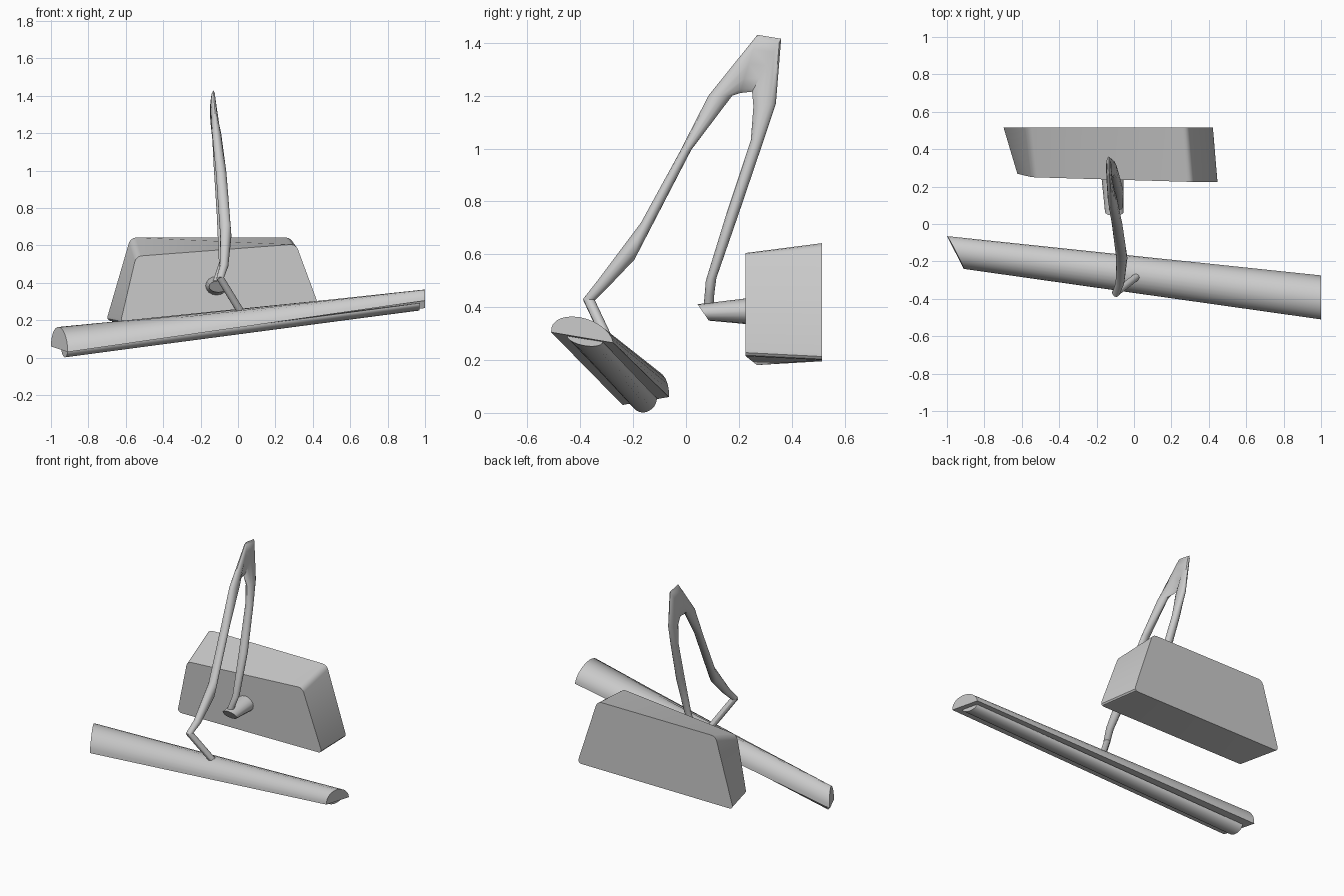
import bpy, bmesh
from math import pi, sin, cos, radians
from mathutils import Vector as V

if "Cube" in bpy.data.objects:
    bpy.data.objects.remove(bpy.data.objects["Cube"])


def finish(name, bm, angle=30):
    bmesh.ops.recalc_face_normals(bm, faces=bm.faces)
    me = bpy.data.meshes.new(name)
    bm.to_mesh(me)
    bm.free()
    ob = bpy.data.objects.new(name, me)
    bpy.context.collection.objects.link(ob)
    bpy.context.view_layer.objects.active = ob
    for o in bpy.context.selected_objects:
        o.select_set(False)
    ob.select_set(True)
    bpy.ops.object.shade_smooth_by_angle(angle=radians(angle))
    return ob


def loft(name, rings, angle=30):
    """Skin equal-sized closed rings and cap both ends."""
    bm = bmesh.new()
    rows = [[bm.verts.new(p) for p in r] for r in rings]
    n = len(rows[0])
    for a, b in zip(rows, rows[1:]):
        for i in range(n):
            j = (i + 1) % n
            bm.faces.new((a[i], a[j], b[j], b[i]))
    bm.faces.new(rows[0])
    bm.faces.new(rows[-1])
    return finish(name, bm, angle)


def half_round(front, back, bulge, n=14):
    """Half ellipse standing on the chord front-back."""
    f, b, h = V(front), V(back), V(bulge)
    m, r = (f + b) / 2, (f - b) / 2
    return [m + r * cos(pi * i / n) + h * sin(pi * i / n) for i in range(n + 1)]


def ellipse(c, a, b, n=12):
    c, a, b = V(c), V(a), V(b)
    return [c + a * cos(2 * pi * i / n) + b * sin(2 * pi * i / n) for i in range(n)]


# long half-round lamp shade, rolled and yawed
loft("lamp_shade", [
    half_round((-.91, -.24, .03), (-1, -.065, .06), (.0, .01, .118)),
    half_round((1, -.51, .305), (1, -.275, .265), (0, -.01, .077))])

# light tube bulging out of the underside
loft("light_tube", [
    half_round((-.91, -.205, .043), (-.945, -.11, .055), (.0, 0, -.047)),
    half_round((.97, -.45, .291), (.97, -.315, .269), (0, 0, -.026))])

# wall mount: tapered box with the depth edges rounded
front = [(-.63, .27, .18), (.455, .225, .215), (.31, .225, .607), (-.545, .25, .542)]
back = [(-.705, .515, .195), (.43, .515, .2), (.285, .515, .642), (-.575, .515, .642)]
bm = bmesh.new()
f = [bm.verts.new(p) for p in front]
b = [bm.verts.new(p) for p in back]
bm.faces.new(f)
bm.faces.new(b)
for i in range(4):
    j = (i + 1) % 4
    bm.faces.new((f[i], f[j], b[j], b[i]))
edges = [e for e in bm.edges if (e.verts[0] in f) != (e.verts[1] in f)]
bmesh.ops.bevel(bm, geom=edges, offset=.028, segments=3, profile=.5, affect='EDGES')
finish("wall_mount", bm)

# slanted stub that carries the arm
loft("mount_stub", [
    ellipse((-.105, .065, .38), (.05, 0, 0), (0, -.021, .031), 16),
    ellipse((-.115, .26, .385), (.06, 0, 0), (0, 0, .052), 16)])

# folded arm: outer (y, z), inner (y, z), x centre, x half thickness
arm = [
    ((-.39, .43), (-.345, .425), -.095, .02),
    ((-.335, .50), (-.295, .475), -.075, .023),
    ((-.17, .72), (-.195, .58), -.065, .03),
    ((-.025, .985), (.02, .995), -.09, .028),
    ((.085, 1.20), (.175, 1.20), -.115, .025),
    ((.27, 1.43), (.205, 1.21), -.132, .015),
    ((.36, 1.415), (.25, 1.215), -.135, .015),
    ((.34, 1.17), (.255, 1.16), -.115, .022),
    ((.29, 1.02), (.245, 1.03), -.105, .025),
    ((.20, .755), (.155, .76), -.085, .028),
    ((.115, .51), (.075, .50), -.08, .022),
    ((.107, .45), (.07, .44), -.10, .022),
    ((.105, .39), (.065, .39), -.12, .022)]
rings = []
for (oy, oz), (iy, iz), x, t in arm:
    o, i = V((x, oy, oz)), V((x, iy, iz))
    rings.append(ellipse((o + i) / 2, (o - i) / 2, (t, 0, 0)))
loft("folded_arm", rings, 40)

# short link from the elbow down to the shade
p, q = V((-.1, -.37, .433)), V((.012, -.284, .25))
d = (q - p).normalized()
u = d.cross(V((1, 0, 0))).normalized()
w = d.cross(u)
loft("shade_link", [ellipse(c, u * .02, w * .02) for c in (p, q)])
